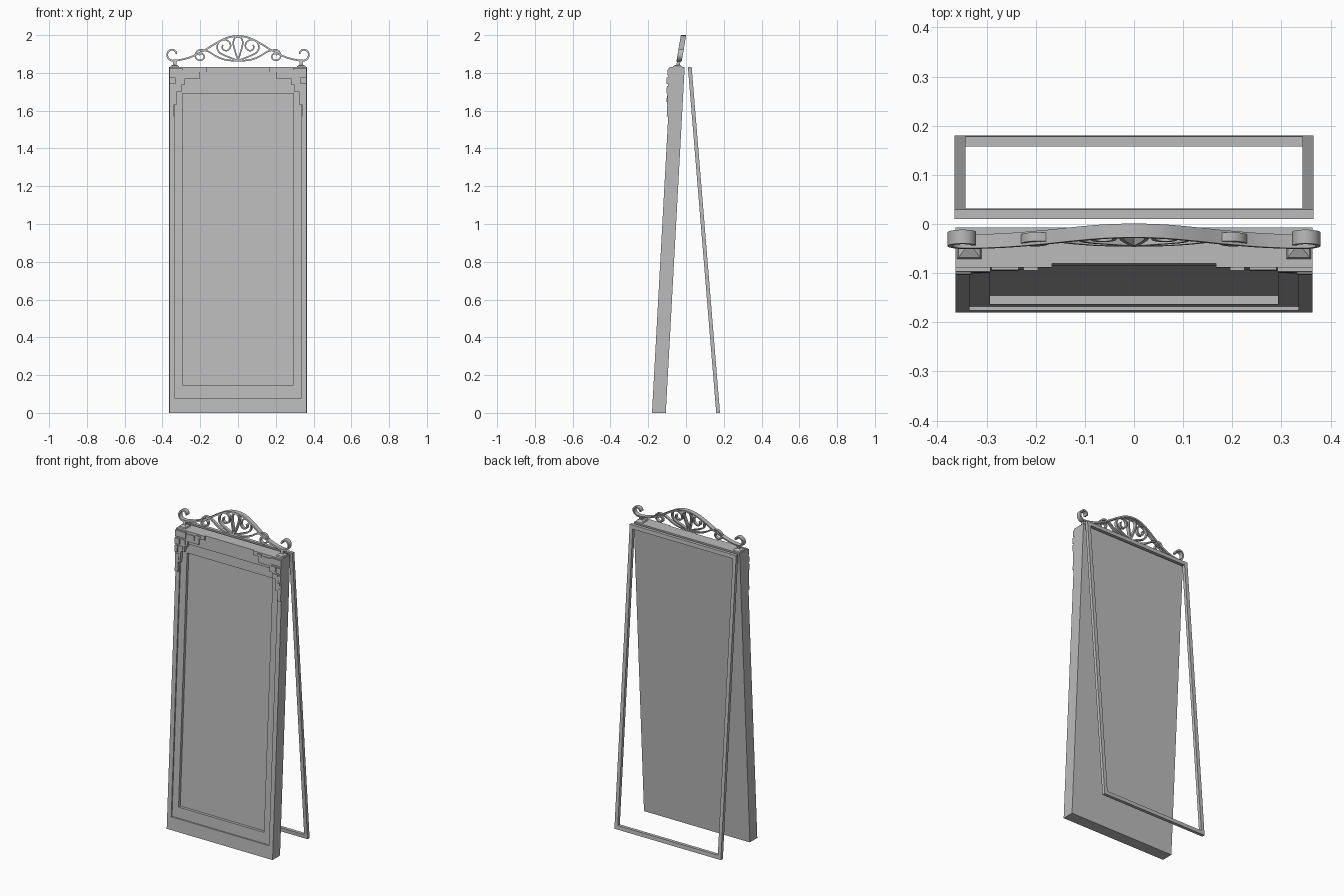
import bpy, bmesh, math
from mathutils import Vector

if "Cube" in bpy.data.objects:
    bpy.data.objects.remove(bpy.data.objects["Cube"])

grey = bpy.data.materials.new("plain grey")
grey.diffuse_color = (0.5, 0.5, 0.5, 1)
grey.use_nodes = True
grey.node_tree.nodes["Principled BSDF"].inputs["Base Color"].default_value = grey.diffuse_color
LEAN = 0.1 / 1.83          # forward board leans back
TOP = 1.83


def finish(bm, name, smooth=False):
    bmesh.ops.recalc_face_normals(bm, faces=bm.faces)
    me = bpy.data.meshes.new(name)
    bm.to_mesh(me)
    bm.free()
    me.materials.append(grey)
    ob = bpy.data.objects.new(name, me)
    bpy.context.collection.objects.link(ob)
    if smooth:
        bpy.ops.object.select_all(action='DESELECT')
        ob.select_set(True)
        bpy.context.view_layer.objects.active = ob
        bpy.ops.object.shade_smooth_by_angle(angle=math.radians(35))
    return ob


def rings(bm, rects, closed=False):
    """Bridge rectangles (half width, z low, z high, y) in sequence."""
    loops = []
    for w, a, b, y in rects:
        loops.append([bm.verts.new((x, y, z)) for x, z in
                      ((-w, a), (w, a), (w, b), (-w, b))])
    pairs = list(zip(loops, loops[1:]))
    if closed:
        pairs.append((loops[-1], loops[0]))
    else:
        bm.faces.new(loops[0])
        bm.faces.new(loops[-1])
    for p, q in pairs:
        for i in range(4):
            j = (i + 1) % 4
            bm.faces.new((p[i], p[j], q[j], q[i]))


def box(bm, x0, x1, z0, z1, y0, y1):
    v = [bm.verts.new((x, y, z)) for x in (x0, x1) for y in (y0, y1) for z in (z0, z1)]
    for f in ((0, 1, 3, 2), (4, 6, 7, 5), (0, 4, 5, 1), (2, 3, 7, 6), (0, 2, 6, 4), (1, 5, 7, 3)):
        bm.faces.new([v[i] for i in f])


def shear(bm, y0, k):
    for v in bm.verts:
        v.co.y += y0 + k * v.co.z


# Leaning board with two stepped recesses
bm = bmesh.new()
rings(bm, [(0.363, 0, TOP, 0.073), (0.363, 0, TOP, 0), (0.335, 0.08, 1.75, 0),
           (0.335, 0.08, 1.75, 0.008), (0.293, 0.147, 1.69, 0.008), (0.293, 0.147, 1.69, 0.03)])
shear(bm, -0.18, LEAN)
finish(bm, "board_frame")

# Mirror panel
bm = bmesh.new()
box(bm, -0.293, 0.293, 0.147, 1.69, 0.025, 0.031)
shear(bm, -0.18, LEAN)
finish(bm, "mirror_panel")

# Back stand: open rectangular frame leaning the other way
bm = bmesh.new()
rings(bm, [(0.365, 0, TOP, 0), (0.365, 0, TOP, 0.02),
           (0.343, 0.024, 1.806, 0.02), (0.343, 0.024, 1.806, 0)], closed=True)
shear(bm, 0.16, -0.15 / TOP)
finish(bm, "back_stand")

# Stepped corner fretwork: x0, x1, z0, z1, height above the board
blocks = [
    (0.167, 0.363, 1.805, 1.83, 0.008), (0.205, 0.363, 1.768, 1.805, 0.009),
    (0.282, 0.363, 1.735, 1.768, 0.010), (0.300, 0.363, 1.70, 1.735, 0.010),
    (0.325, 0.363, 1.63, 1.70, 0.009), (0.342, 0.363, 1.57, 1.63, 0.008),
    (0.195, 0.225, 1.812, 1.822, 0.014), (0.235, 0.290, 1.785, 1.815, 0.013),
    (0.292, 0.363, 1.785, 1.822, 0.016), (0.295, 0.325, 1.745, 1.775, 0.015),
    (0.332, 0.363, 1.74, 1.775, 0.019), (0.310, 0.340, 1.71, 1.73, 0.014),
    (0.345, 0.363, 1.69, 1.73, 0.016), (0.335, 0.355, 1.645, 1.68, 0.013),
]
for s, side in ((-1, "left"), (1, "right")):
    bm = bmesh.new()
    for x0, x1, z0, z1, h in blocks:
        box(bm, s * x0, s * x1, z0, z1, -h, 0.009)
    shear(bm, -0.18, LEAN)
    finish(bm, "corner_fretwork_" + side)


# ---- Scrolled crest ----
def smooth_path(pts, n=6):
    P = [Vector(p) for p in pts]
    P = [2 * P[0] - P[1]] + P + [2 * P[-1] - P[-2]]
    out = []
    for i in range(1, len(P) - 2):
        a, b, c, d = P[i - 1:i + 3]
        for k in range(n):
            t = k / n
            out.append(0.5 * (2 * b + (c - a) * t + (2 * a - 5 * b + 4 * c - d) * t * t
                              + (3 * b - a - 3 * c + d) * t ** 3))
    return out + [P[-2]]


def spiral(cx, cz, r0, r1, a0, a1, n=12):
    """Points of a spiral, angles in degrees."""
    out = []
    for i in range(n + 1):
        t = i / n
        a, r = math.radians(a0 + (a1 - a0) * t), r0 + (r1 - r0) * t
        out.append((cx + r * math.cos(a), cz + r * math.sin(a)))
    return out


def ribbon(name, pts, depth=0.024, thick=0.009):
    """Flat strip following a path in x-z, leaning back with height."""
    path = smooth_path(pts)
    bm = bmesh.new()
    prev = None
    for i, p in enumerate(path):
        t = (path[min(i + 1, len(path) - 1)] - path[max(i - 1, 0)]).normalized()
        n = Vector((-t.y, t.x)) * thick / 2
        ring = []
        for q, y in ((p + n, -1), (p + n, 1), (p - n, 1), (p - n, -1)):
            ring.append(bm.verts.new((q.x, y * depth / 2 - 0.042 + (q.y - TOP) * 0.17, q.y)))
        if prev:
            for k in range(4):
                bm.faces.new((prev[k], prev[(k + 1) % 4], ring[(k + 1) % 4], ring[k]))
        else:
            bm.faces.new(ring)
        prev = ring
    bm.faces.new(prev)
    finish(bm, name, True)


def mirrored(pts):
    return [(-x, z) for x, z in pts]


# Arch running into a curled hook at each end
half = [(0.06, 1.985), (0.12, 1.955), (0.18, 1.918), (0.25, 1.884), (0.31, 1.868)] \
    + spiral(0.346, 1.898, 0.033, 0.020, -90, 175, 9)
ribbon("crest_arch", mirrored(half)[::-1] + [(0, 1.995)] + half, 0.028)

small = [(0.0, 1.864), (0.06, 1.868), (0.11, 1.885), (0.155, 1.912)] \
    + spiral(0.198, 1.889, 0.034, 0.010, 110, -330, 14)
large = [(0.004, 1.866), (0.05, 1.884), (0.095, 1.905)] \
    + spiral(0.068, 1.940, 0.043, 0.012, -15, 400, 14)
leaf = [(0.0, 1.868), (0.014, 1.91), (0.025, 1.955), (0.018, 1.983), (0.0, 1.991)]
for f, side in ((mirrored, "left"), (list, "right")):
    ribbon("small_scroll_" + side, f(small), 0.018, 0.008)
    ribbon("large_scroll_" + side, f(large), 0.018, 0.008)
    ribbon("centre_leaf_" + side, f(leaf), 0.022, 0.008)

# Crest posts: square flared foot and slim neck
for s, side in ((-1, "left"), (1, "right")):
    bm = bmesh.new()
    prev = None
    for r, z, y in ((0.026, 1.828, -0.046), (0.022, 1.836, -0.046), (0.009, 1.843, -0.042),
                    (0.009, 1.87, -0.036)):
        ring = [bm.verts.new((s * 0.335 + a * r, y + b * r, z))
                for a, b in ((-1, -1), (1, -1), (1, 1), (-1, 1))]
        if prev:
            for k in range(4):
                bm.faces.new((prev[k], prev[(k + 1) % 4], ring[(k + 1) % 4], ring[k]))
        else:
            bm.faces.new(ring)
        prev = ring
    bm.faces.new(prev)
    finish(bm, "crest_post_" + side)
